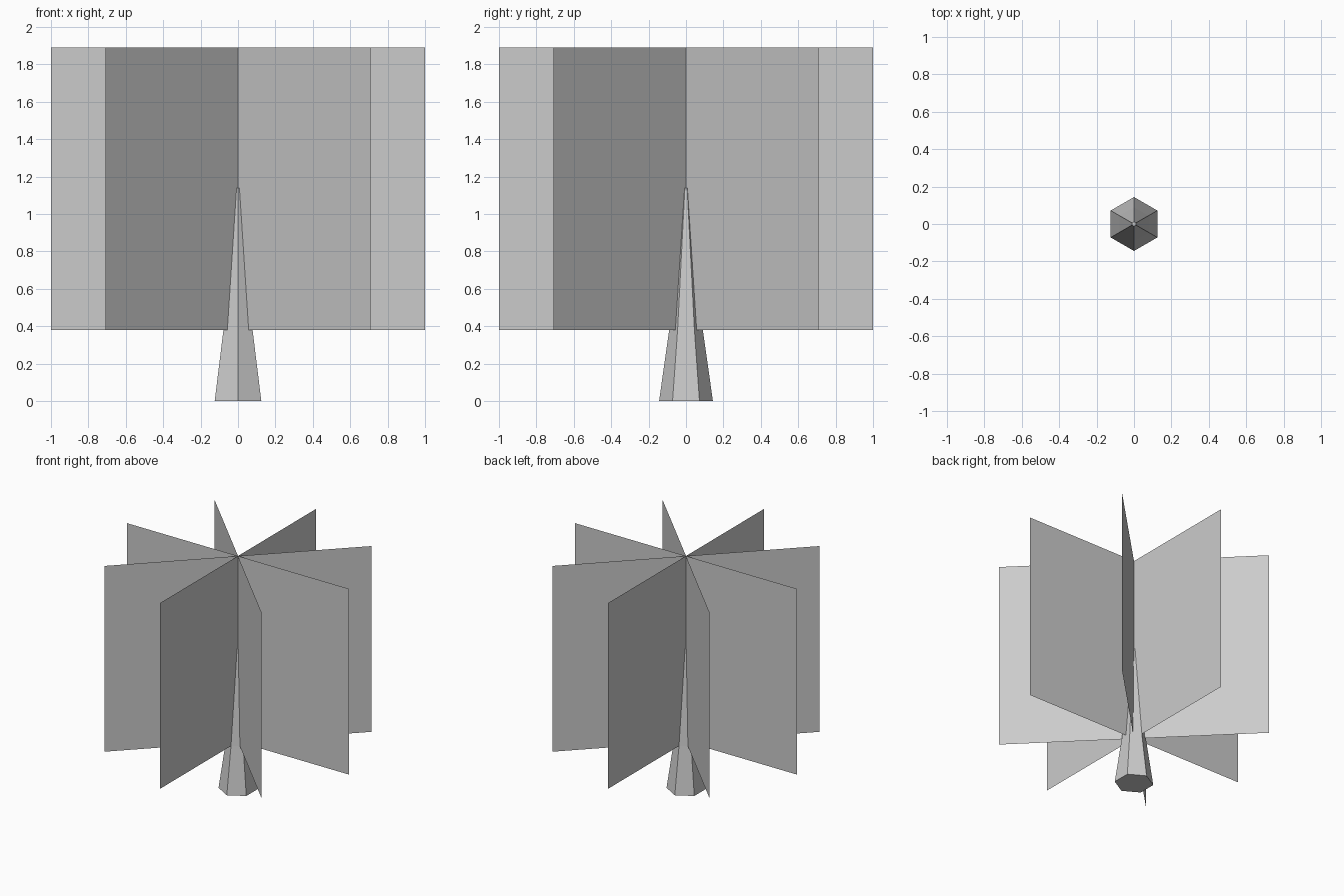
import bpy, bmesh
from math import cos, sin, pi

if "Cube" in bpy.data.objects:
    bpy.data.objects.remove(bpy.data.objects["Cube"])


def make_object(name, bm):
    mesh = bpy.data.meshes.new(name)
    bm.to_mesh(mesh)
    bm.free()
    obj = bpy.data.objects.new(name, mesh)
    bpy.context.collection.objects.link(obj)
    return obj


# Six-sided tapering trunk, points facing front and back
bm = bmesh.new()
rings = []
for z, r in ((0.0, 0.144), (0.38, 0.09), (1.14, 0.012)):
    rings.append([bm.verts.new((r * cos(pi / 6 + i * pi / 3),
                                r * sin(pi / 6 + i * pi / 3), z)) for i in range(6)])
for low, high in zip(rings, rings[1:]):
    for i in range(6):
        j = (i + 1) % 6
        bm.faces.new((low[i], low[j], high[j], high[i]))
bm.faces.new(rings[0][::-1])
bm.faces.new(rings[-1])
make_object("trunk", bm)

# Foliage: four flat cards crossing on the trunk axis
for k in range(4):
    a = k * pi / 4
    c, s = cos(a), sin(a)
    bm = bmesh.new()
    bm.faces.new([bm.verts.new((d * c, d * s, z))
                  for d, z in ((-1, 0.38), (1, 0.38), (1, 1.89), (-1, 1.89))])
    make_object(f"foliage_card_{k + 1}", bm)
